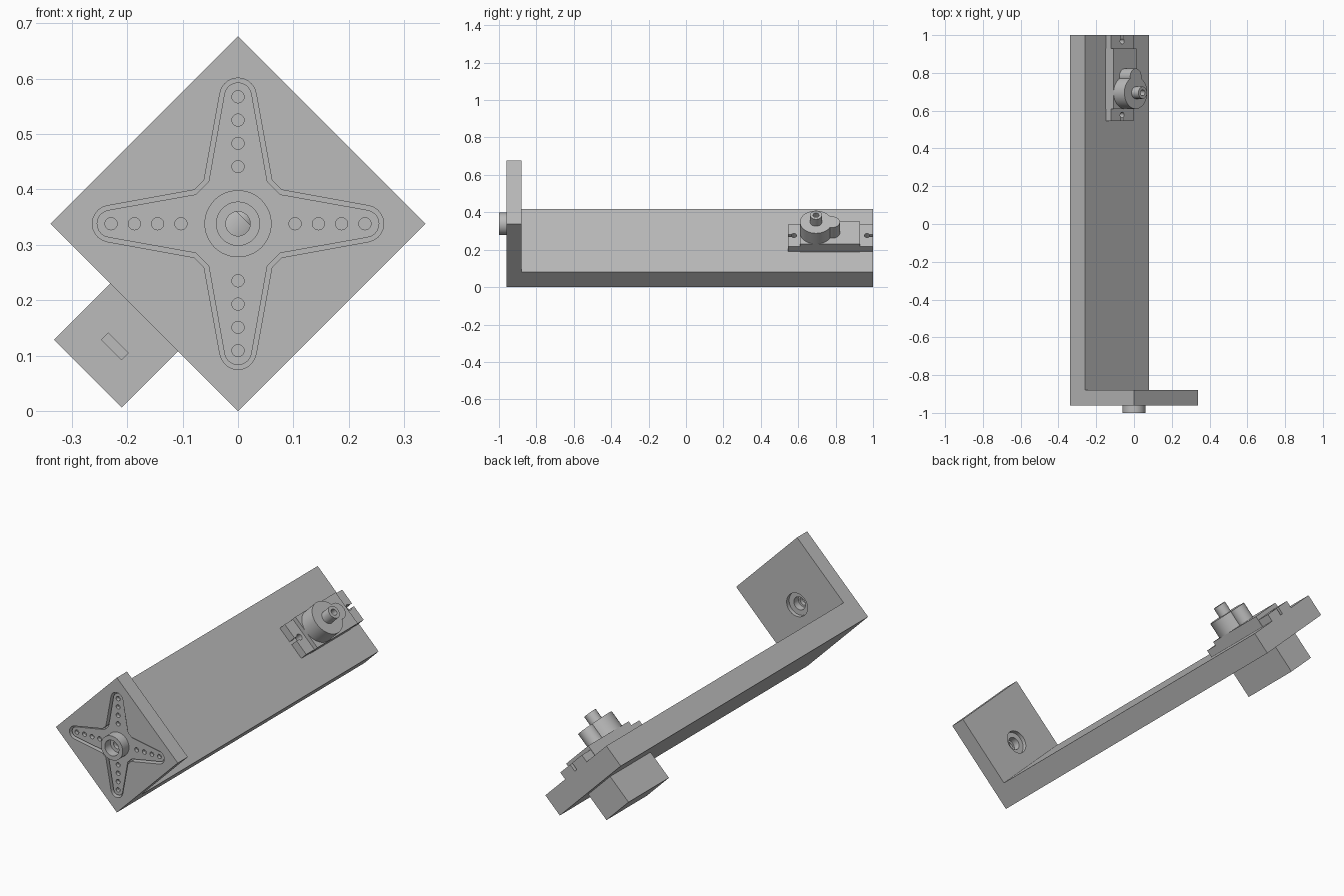
import bpy, bmesh
from math import radians, sin, cos, pi
from mathutils import Matrix, Vector

if "Cube" in bpy.data.objects:
    bpy.data.objects.remove(bpy.data.objects["Cube"], do_unlink=True)

GREY = (0.5, 0.5, 0.5, 1)
mat = bpy.data.materials.new("plain_grey")
mat.use_nodes = True
mat.diffuse_color = GREY
mat.node_tree.nodes["Principled BSDF"].inputs["Base Color"].default_value = GREY

TILT = Matrix.Rotation(radians(45), 4, "Y")       # bracket frame
AXIS = Vector((0, 0, 0.338))                      # centre of the front plate
TO_FRONT = Matrix.Rotation(radians(90), 4, "X")   # local z points to -y


def make(name, bm, matrix):
    bm.transform(matrix)
    bmesh.ops.recalc_face_normals(bm, faces=bm.faces)
    me = bpy.data.meshes.new(name)
    bm.to_mesh(me)
    bm.free()
    me.materials.append(mat)
    ob = bpy.data.objects.new(name, me)
    bpy.context.collection.objects.link(ob)
    return ob


def box(name, x, y, z, matrix=TILT):
    bm = bmesh.new()
    bmesh.ops.create_cube(bm, size=1)
    for v in bm.verts:
        v.co = [r[0] if c < 0 else r[1] for c, r in zip(v.co, (x, y, z))]
    return make(name, bm, matrix)


def prism(name, pts, z0, z1, matrix):
    bm = bmesh.new()
    face = bm.faces.new([bm.verts.new((x, y, z0)) for x, y in pts])
    ext = bmesh.ops.extrude_face_region(bm, geom=[face])["geom"]
    bmesh.ops.translate(bm, vec=(0, 0, z1 - z0),
                        verts=[g for g in ext if isinstance(g, bmesh.types.BMVert)])
    return make(name, bm, matrix)


def circle(r, n=48, cx=0, cy=0):
    return [(cx + r * cos(2 * pi * i / n), cy + r * sin(2 * pi * i / n)) for i in range(n)]


def boolean(ob, others, op="DIFFERENCE"):
    for other in others:
        mod = ob.modifiers.new("bool", "BOOLEAN")
        mod.operation, mod.solver, mod.object = op, "EXACT", other
    bpy.context.view_layer.update()
    me = bpy.data.meshes.new_from_object(
        ob.evaluated_get(bpy.context.evaluated_depsgraph_get()))
    ob.modifiers.clear()
    ob.data = me
    for other in others:
        bpy.data.objects.remove(other, do_unlink=True)
    return ob


def front_prism(name, pts, y0, y1):
    return prism(name, pts, -y1, -y0, Matrix.Translation(AXIS) @ TO_FRONT)


def cross(gap):
    """Four tapered arms with round tips, shrunk by gap."""
    pts = []
    r = 0.033 - gap
    for k in range(4):
        a = k * pi / 2
        arm = [(0.23 + r * cos(t), r * sin(t))
               for t in [radians(-80 + 16 * i) for i in range(11)]]
        arm += [(0.079 - gap * 0.4, 0.061 - gap), (0.061 - gap, 0.079 - gap * 0.4)]
        pts += [(x * cos(a) - y * sin(a), x * sin(a) + y * cos(a)) for x, y in arm]
    return pts


# L bracket: long plate and square front plate
SIDE, THICK = 0.478, 0.113
bracket = box("bracket", (-SIDE, 0), (-0.96, 1), (0, THICK))
boolean(bracket, [box("wall", (-SIDE, 0), (-0.96, -0.88), (0, SIDE))], "UNION")
boolean(bracket, [front_prism("pocket", cross(0), -1.1, -0.93),
                  front_prism("bore", circle(0.058), -1.1, -0.8)])

# Four-armed horn sunk in the front pocket
horn = front_prism("horn_arms", cross(0.008), -0.95, -0.929)
holes = [front_prism("hole", circle(0.011, 20, d * cx, d * cy), -1.1, -0.932)
         for d in (0.103, 0.145, 0.187, 0.229)
         for cx, cy in ((1, 0), (-1, 0), (0, 1), (0, -1))]
boolean(horn, holes + [front_prism("centre", circle(0.05), -1.1, -0.8)])
hub = front_prism("horn_hub", circle(0.0605), -1, -0.9)
boolean(hub, [front_prism("screw_well", circle(0.039), -1.1, -0.955),
              front_prism("screw_hole", circle(0.022), -1.2, -0.7),
              front_prism("spline_hole", circle(0.032), -0.935, -0.8)])

# Motor body through the plate, with a cable slot in its front end
MX, MY, HALF = -0.2395, 0.695, 0.0865
across = (MX - HALF, MX + HALF)
body = box("motor_body", across, (0.61, 0.93), (-0.144, 0.172))
boolean(body, [box("cable_slot", (-0.265, -0.214), (0.5, 0.625), (-0.083, -0.066))])

# Mounting flange with keyhole slots at both ends
flange = box("motor_flange", (across[0] + 0.002, across[1] - 0.002), (0.545, 1), (0.11, 0.151))
cutters = []
for hole_y, end_y in ((0.577, 0.5), (0.968, 1.1)):
    cutters.append(prism("hole", circle(0.015, 24, MX, hole_y), 0.1135, 0.3, TILT))
    cutters.append(box("slot", (MX - 0.008, MX + 0.008), sorted((hole_y, end_y)), (0.1135, 0.3)))
boolean(flange, cutters)

# Gear towers and hollow output shaft
tower = prism("gear_tower", circle(0.0855, 48, MX, MY), 0.165, 0.253, TILT)
boolean(tower, [prism("small_tower", circle(0.042, 32, MX, MY + 0.086), 0.165, 0.253, TILT)], "UNION")
shaft = prism("output_shaft", circle(0.032, 32, MX, MY), 0.25, 0.305, TILT)
boolean(shaft, [prism("bore", circle(0.016, 24, MX, MY), 0.265, 0.4, TILT)])

# Smooth round walls, keep edges sharp
bpy.ops.object.select_all(action="DESELECT")
for ob in (bracket, horn, hub, body, flange, tower, shaft):
    ob.select_set(True)
bpy.context.view_layer.objects.active = bracket
bpy.ops.object.shade_smooth_by_angle(angle=radians(30))
